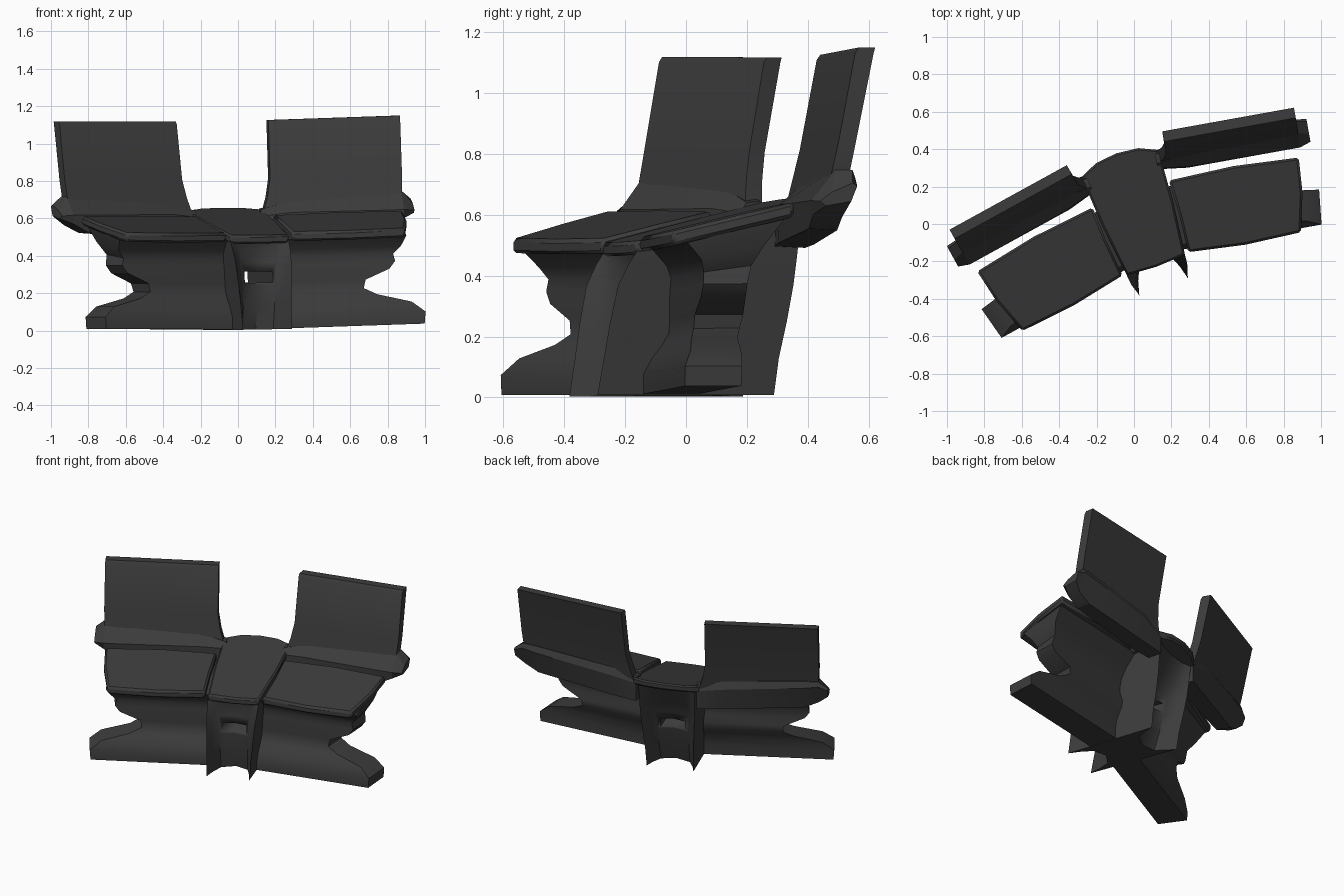
import bpy, bmesh, math
from mathutils import Vector, Matrix

YAW, SPLAY, ROLL = math.radians(19.5), math.radians(-9.3), 0.016
PLACE = Matrix.Translation((0.035, 0.012, 0.006)) @ Matrix.Rotation(YAW, 4, 'Z')


def place(p, side):
    """side 0: middle part, +1 / -1: right / left wing (splayed backwards-out)."""
    p = Vector(p)
    if side:
        p.z += 0.018 * p.x
        p = Matrix.Rotation(SPLAY, 4, 'Z') @ p
        p.x *= side
    p.z += ROLL * p.x
    return PLACE @ p


def loft(name, rings, side=0, bevel=0.0, angle=30):
    bm = bmesh.new()
    vs = [[bm.verts.new(place(p, side)) for p in r] for r in rings]
    n = len(rings[0])
    for a, b in zip(vs, vs[1:]):
        for i in range(n):
            j = (i + 1) % n
            bm.faces.new((a[i], a[j], b[j], b[i]))
    bm.faces.new(vs[0])
    bm.faces.new(vs[-1])
    bmesh.ops.recalc_face_normals(bm, faces=bm.faces)
    me = bpy.data.meshes.new(name)
    bm.to_mesh(me)
    bm.free()
    ob = bpy.data.objects.new(name, me)
    bpy.context.collection.objects.link(ob)
    if bevel:
        m = ob.modifiers.new("bevel", 'BEVEL')
        m.width, m.segments = bevel, 1
    bpy.ops.object.select_all(action='DESELECT')
    bpy.context.view_layer.objects.active = ob
    ob.select_set(True)
    bpy.ops.object.shade_smooth_by_angle(angle=math.radians(angle))
    return ob


def seat_z(y):
    return 0.562 + 0.235 * y


def slab(outline, thick):
    return [[(x, y, seat_z(y) - t) for x, y in outline] for t in (thick, 0)]


for side, tag in ((1, "right"), (-1, "left")):
    # sloping seat pad
    pad = [(0.222, -0.205), (0.53, -0.22), (0.835, -0.207), (0.88, 0.0),
           (0.893, 0.188), (0.54, 0.205), (0.188, 0.19), (0.21, 0.0)]
    loft("seat_" + tag, slab(pad, 0.05), side, 0.012)

    # waisted leg under the seat: front y, back y, front z, back z, outer x
    rows = [(-0.186, 0.0, 0.0, 0.0, 0.945), (-0.186, 0.0, 0.065, 0.065, 0.95),
            (-0.155, 0.01, 0.12, 0.12, 0.88), (-0.12, 0.03, 0.165, 0.165, 0.70),
            (-0.10, 0.05, 0.20, 0.20, 0.63), (-0.098, 0.06, 0.245, 0.245, 0.64),
            (-0.10, 0.045, 0.30, 0.30, 0.77), (-0.098, 0.045, 0.34, 0.34, 0.80),
            (-0.095, 0.06, 0.38, 0.40, 0.79), (-0.11, 0.10, 0.42, 0.47, 0.83),
            (-0.16, 0.16, 0.475, 0.55, 0.85)]
    loft("leg_" + tag, [[(0.12, f, zf), (o, f, zf), (o + 0.02, b, zb), (0.1, b, zb)]
                        for f, b, zf, zb, o in rows], side)

    # reclined back panel: z, front y, back y, inner x, outer x
    rows = [(0.60, 0.29, 0.355, 0.15, 0.89), (0.70, 0.31, 0.37, 0.18, 0.91),
            (0.80, 0.332, 0.39, 0.198, 0.915), (1.095, 0.388, 0.45, 0.20, 0.915),
            (1.112, 0.40, 0.455, 0.20, 0.915)]
    loft("backrest_" + tag, [[(i, f, z), (o, f, z), (o, b, z), (i, b, z)]
                             for z, f, b, i, o in rows], side)

    # faceted beam carrying the backrest: x, then (y, z) sections
    beam = [(0.14, [(0.265, 0.60), (0.29, 0.635), (0.34, 0.64), (0.36, 0.60), (0.36, 0.48), (0.26, 0.485)]),
            (0.30, [(0.245, 0.615), (0.31, 0.675), (0.37, 0.68), (0.385, 0.63), (0.36, 0.485), (0.24, 0.49)]),
            (0.82, [(0.24, 0.61), (0.32, 0.705), (0.38, 0.71), (0.395, 0.67), (0.345, 0.515), (0.25, 0.52)]),
            (0.91, [(0.24, 0.61), (0.32, 0.71), (0.38, 0.71), (0.39, 0.68), (0.345, 0.555), (0.25, 0.565)]),
            (0.97, [(0.26, 0.605), (0.30, 0.635), (0.37, 0.665), (0.385, 0.655), (0.365, 0.605), (0.28, 0.59)])]
    loft("back_beam_" + tag, [[(x, y, z) for y, z in s] for x, s in beam], side, angle=15)

# middle table between the seats
table = [(-0.165, -0.245), (0, -0.255), (0.165, -0.245), (0.20, 0.05), (0.218, 0.33),
         (0.12, 0.375), (0, 0.388), (-0.12, 0.375), (-0.218, 0.33), (-0.20, 0.05)]
loft("middle_table", slab(table, 0.045), 0, 0.01)

# middle leg with concave front and back between four fins
# z front, z back, half width, fin front, hollow front, hollow back, fin back
rows = [(0.0, 0.0, 0.138, -0.37, -0.18, 0.08, 0.24), (0.12, 0.12, 0.143, -0.35, -0.20, 0.12, 0.255),
        (0.24, 0.24, 0.15, -0.33, -0.21, 0.15, 0.28), (0.36, 0.36, 0.158, -0.305, -0.205, 0.17, 0.30),
        (0.43, 0.45, 0.163, -0.27, -0.20, 0.22, 0.31), (0.475, 0.585, 0.165, -0.24, -0.22, 0.29, 0.325)]
steps = [(-1, 1), (-0.85, 0.6), (-0.62, 0.2), (0, 0), (0.62, 0.2), (0.85, 0.6), (1, 1)]
rings = []
for zf, zb, w, ff, hf, hb, fb in rows:
    front = [(w * s, hf + (ff - hf) * t, zf) for s, t in steps]
    back = [(1.1 * w * s, hb + (fb - hb) * t, zb) for s, t in reversed(steps)]
    rings.append(front + back)
leg = loft("middle_leg", rings, 0, angle=40)

# rectangular slot through the middle leg
slot = [[(x, y, z) for x, z in ((-0.08, 0.25), (0.08, 0.25), (0.08, 0.31), (-0.08, 0.31))]
        for y in (-0.5, 0.5)]
cutter = loft("slot_cutter", slot)
cutter.hide_render = True
cutter.hide_viewport = True
cut = leg.modifiers.new("slot", 'BOOLEAN')
cut.operation, cut.object, cut.solver = 'DIFFERENCE', cutter, 'EXACT'

# dark grey finish
mat = bpy.data.materials.new("dark_grey")
mat.diffuse_color = (0.045, 0.045, 0.045, 1)
for ob in bpy.data.objects:
    ob.data.materials.append(mat)
